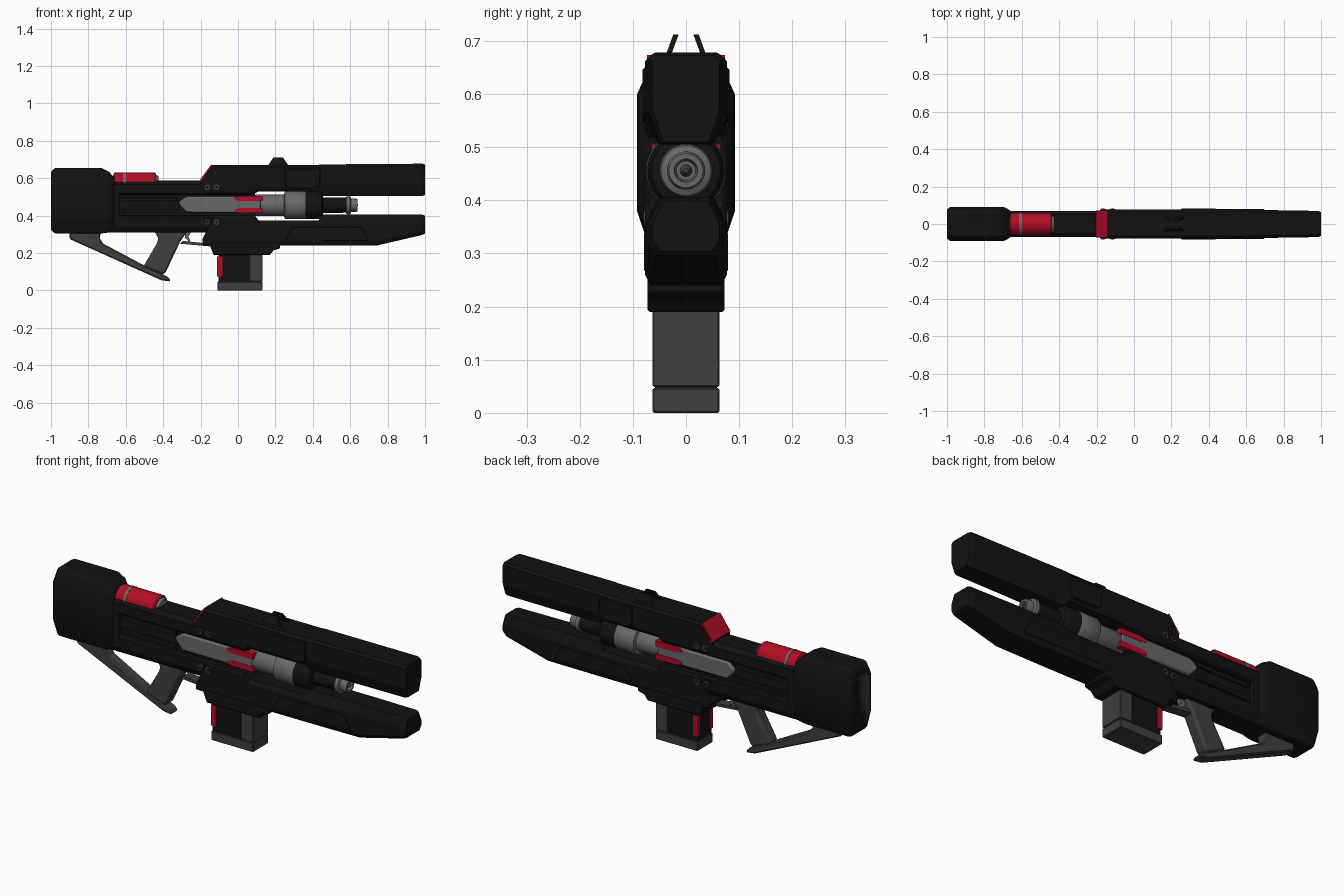
import bpy, bmesh, math
from mathutils import Matrix


def material(name, c):
    m = bpy.data.materials.new(name)
    m.diffuse_color = (*c, 1)
    return m


BLACK = material("black", (0.006, 0.006, 0.006))
DARK = material("dark_grey", (0.05, 0.05, 0.05))
GREY = material("steel", (0.14, 0.14, 0.14))
RED = material("red", (0.45, 0.004, 0.018))


def finish(name, bm, mat, bevel=0, smooth=False, segs=2):
    bmesh.ops.recalc_face_normals(bm, faces=bm.faces)
    me = bpy.data.meshes.new(name)
    bm.to_mesh(me)
    bm.free()
    ob = bpy.data.objects.new(name, me)
    bpy.context.collection.objects.link(ob)
    me.materials.append(mat)
    if bevel:
        b = ob.modifiers.new("bevel", 'BEVEL')
        b.width, b.segments, b.limit_method = bevel, segs, 'ANGLE'
    if smooth:
        bpy.ops.object.select_all(action='DESELECT')
        ob.select_set(True)
        bpy.context.view_layer.objects.active = ob
        bpy.ops.object.shade_smooth_by_angle(angle=math.radians(35))
    return ob


def skin(bm, rings, cap=True):
    vs = [[bm.verts.new(p) for p in r] for r in rings]
    n = len(vs[0])
    for a, b in zip(vs, vs[1:]):
        for i in range(n):
            bm.faces.new((a[i], a[(i + 1) % n], b[(i + 1) % n], b[i]))
    if cap:
        bm.faces.new(vs[0])
        bm.faces.new(vs[-1])


# Eight-sided hull along x; section = x, z0, z1, half width, then bottom and top chamfers
def hull(name, sections, mat, **kw):
    bm = bmesh.new()
    rings = []
    for x, z0, z1, w, by, bz, ty, tz in sections:
        half = [(w - by, z0), (w, z0 + bz), (w, z1 - tz), (w - ty, z1)]
        rings.append([(x, y, z) for y, z in half] + [(x, -y, z) for y, z in half[::-1]])
    skin(bm, rings)
    return finish(name, bm, mat, **kw)


# Side outline (x, z) extruded from y0 to y1
def prism(name, pts, y0, y1, mat, **kw):
    bm = bmesh.new()
    skin(bm, [[(x, y, z) for x, z in pts] for y in (y0, y1)])
    return finish(name, bm, mat, **kw)


def box(name, x0, x1, y0, y1, z0, z1, mat, **kw):
    return prism(name, [(x0, z0), (x1, z0), (x1, z1), (x0, z1)], y0, y1, mat, **kw)


# Turned part around a lengthwise axis; outline = (x, radius)
def turned(name, outline, z, mat, n=32):
    bm = bmesh.new()
    angs = [2 * math.pi * i / n for i in range(n)]
    skin(bm, [[(x, r * math.cos(a), z + r * math.sin(a)) for a in angs] for x, r in outline])
    return finish(name, bm, mat, smooth=True)


# Stock
hull("stock", [(-1.0, .325, .635, .080, .035, .07, .04, .05),
               (-.98, .305, .655, .092, .025, .075, .025, .055),
               (-.73, .305, .655, .092, .025, .075, .025, .055),
               (-.69, .31, .635, .090, .025, .07, .025, .05),
               (-.66, .315, .60, .070, .02, .03, .02, .03)], BLACK, bevel=.008, smooth=True)
hull("butt_plate", [(-1.0, .345, .615, .065, .03, .05, .03, .04),
                    (-.99, .345, .615, .065, .03, .05, .03, .04)], DARK)

# Receiver with a recessed side channel
hull("receiver_top", [(-.70, .51, .587, .07, .008, .008, .02, .02),
                      (.09, .51, .587, .07, .008, .008, .02, .02)], BLACK)
hull("receiver_bottom", [(-.70, .31, .40, .07, .015, .03, .008, .008),
                         (.09, .31, .40, .07, .015, .03, .008, .008)], BLACK)
box("receiver_rear", -.70, -.63, -.07, .07, .39, .52, BLACK)
box("receiver_core", -.64, .09, -.045, .045, .35, .56, BLACK)
for s in (-1, 1):
    for i, z in enumerate((.425, .49)):
        box("channel_rib", -.62, -.32, s * .04, s * .055, z - .01, z + .01, BLACK)

# Upper and lower rails
hull("upper_rail", [(-.20, .52, .592, .072, .006, .01, .006, .006),
                    (-.14, .52, .672, .077, .006, .01, .012, .012),
                    (.09, .52, .672, .077, .006, .01, .012, .012),
                    (.11, .53, .672, .077, .012, .02, .012, .012),
                    (.43, .53, .672, .077, .012, .02, .012, .012),
                    (.45, .505, .674, .077, .025, .06, .012, .012),
                    (.985, .505, .678, .070, .022, .06, .012, .012),
                    (1.0, .510, .673, .063, .02, .06, .012, .012)], BLACK)
hull("lower_rail", [(-.19, .24, .275, .072, .006, .01, .006, .006),
                    (-.13, .24, .40, .077, .01, .02, .006, .01),
                    (.09, .24, .40, .077, .01, .02, .006, .01),
                    (.11, .24, .375, .077, .01, .02, .012, .02),
                    (.43, .24, .375, .077, .01, .02, .012, .02),
                    (.45, .24, .405, .077, .01, .02, .025, .05),
                    (.74, .24, .405, .074, .01, .02, .022, .05),
                    (.985, .297, .405, .070, .015, .02, .022, .05),
                    (1.0, .305, .40, .063, .015, .02, .02, .045)], BLACK)
for s in (-1, 1):
    prism("upper_side_panel", [(.25, .56), (.28, .545), (.41, .545), (.44, .56), (.44, .65), (.25, .65)],
          s * .07, s * .082, BLACK, bevel=.004, segs=1)
    prism("lower_side_panel", [(.25, .265), (.70, .265), (.66, .34), (.29, .34)],
          s * .07, s * .079, BLACK, bevel=.003, segs=1)
    # Inward-leaning sight fins
    bm = bmesh.new()
    skin(bm, [[(x, s * y, z) for x, z, y in ((.16, .668, o), (.27, .668, o), (.24, .712, o - .016),
                                            (.19, .712, o - .016))] for o in (.030, .040)])
    finish("sight_fin", bm, BLACK)

# Red plate on the rear slope of the upper rail
prism("rear_slope_plate", [(-.203, .592), (-.143, .674), (-.135, .668), (-.195, .586)], -.073, .073, RED)

# Bolts
for s in (-1, 1):
    for x in (-.165, -.115):
        for z in (.552, .365):
            for r, d, mat in ((.015, .080, DARK), (.008, .082, BLACK)):
                bm = bmesh.new()
                bmesh.ops.create_cone(bm, cap_ends=True, segments=16, radius1=r, radius2=r, depth=.03,
                                      matrix=Matrix.Translation((x, s * (d - .015), z))
                                      @ Matrix.Rotation(math.pi / 2, 4, 'X'))
                finish("bolt" if mat is DARK else "bolt_socket", bm, mat, smooth=True)

# Barrel assembly
AX = .456
for s in (-1, 1):
    prism("side_bar", [(-.315, .46), (-.275, .416), (.12, .416), (.12, .503), (-.275, .503), (-.315, .475)],
          s * .03, s * .062, GREY, bevel=.012, smooth=True)
    for z in (.492, .427):
        prism("glow_slot", [(-.02, z - .006), (.01, z - .014), (.13, z - .014),
                            (.13, z + .014), (.01, z + .014), (-.02, z + .006)], s * .03, s * .0645, RED)
turned("barrel_sleeve", [(.08, .05), (.09, .057), (.245, .057), (.25, .072), (.255, .075),
                         (.355, .075), (.362, .072)], AX, GREY)
turned("barrel_shroud", [(.36, .073), (.435, .073), (.45, .065), (.455, .042), (.585, .040)], AX, BLACK)
turned("muzzle", [(.575, .034), (.58, .047), (.59, .050), (.60, .047), (.605, .036), (.63, .036),
                  (.64, .032), (.64, .022), (.61, .018)], AX, GREY)
turned("muzzle_core", [(.60, .012), (.63, .012), (.642, .004)], AX, DARK, 16)

# Red canister on top
turned("canister", [(-.668, .045), (-.66, .058), (-.445, .058), (-.438, .052)], .572, RED)
turned("canister_ring", [(-.614, .0595), (-.600, .0595)], .572, GREY)
turned("canister_cap", [(-.44, .048), (-.425, .040)], .572, GREY)

# Magazine well and magazine
prism("magazine_well", [(-.19, .25), (-.14, .33), (.23, .33), (.225, .225), (.19, .215), (.17, .19),
                        (-.13, .19), (-.15, .24)], -.072, .072, BLACK, bevel=.004, segs=1)
box("magazine_base", -.11, .13, -.063, .063, 0, .047, DARK, bevel=.003, segs=1)
box("magazine_front", .06, .13, -.063, .063, .049, .20, DARK, bevel=.003, segs=1)
box("magazine_body", -.105, .065, -.058, .058, .045, .20, BLACK)
for s in (-1, 1):
    box("magazine_strip", -.111, -.083, s * .042, s * .062, .075, .182, RED)

# Grip frame, trigger and guard
prism("grip_brace", [(-.90, .32), (-.90, .275), (-.41, .055), (-.36, .048), (-.37, .07), (-.41, .09),
                     (-.50, .133), (-.72, .25), (-.74, .28), (-.73, .32)], -.03, .03, DARK, bevel=.006, segs=1)
prism("grip", [(-.505, .13), (-.40, .085), (-.385, .10), (-.31, .26), (-.27, .32), (-.45, .32),
               (-.425, .28), (-.435, .25)], -.033, .033, DARK, bevel=.012, smooth=True)
prism("trigger_guard", [(-.31, .25), (-.15, .236), (-.15, .25), (-.295, .265)], -.025, .025, DARK)
prism("trigger", [(-.28, .32), (-.285, .285), (-.265, .262), (-.255, .264), (-.265, .29), (-.245, .32)],
      -.012, .012, GREY)
